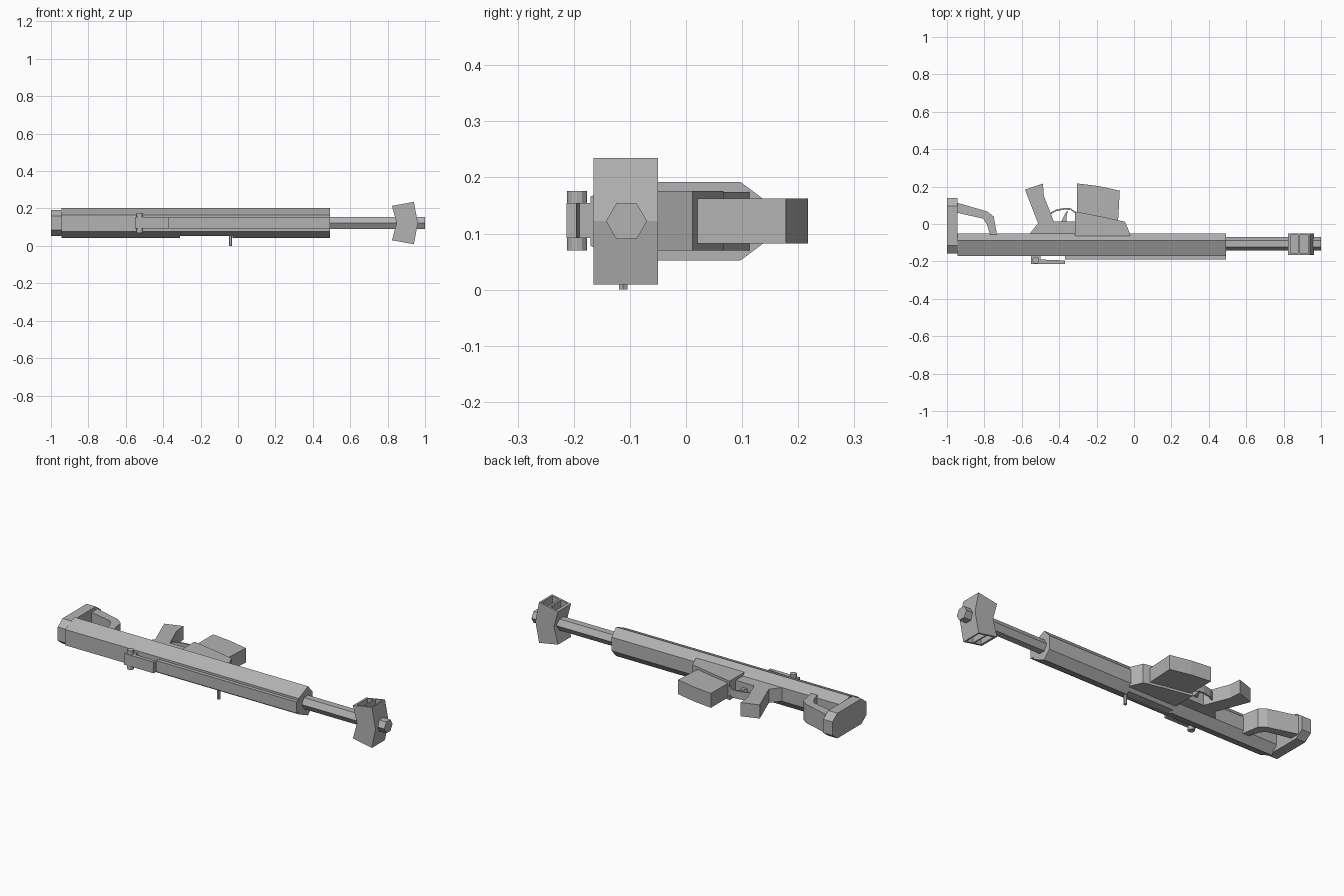
import bpy, bmesh, math
from mathutils import Vector

if "Cube" in bpy.data.objects:
    bpy.data.objects.remove(bpy.data.objects["Cube"], do_unlink=True)

# One plain grey for everything
grey = bpy.data.materials.new("plain grey")
grey.use_nodes = True
COL = (0.45, 0.45, 0.45, 1)
grey.diffuse_color = COL
grey.node_tree.nodes["Principled BSDF"].inputs["Base Color"].default_value = COL

CY, CZ = -0.106, 0.122      # barrel axis


def prism(name, pts, axis, lo, hi):
    """Extrude a 2D outline along an axis; pts use the other two axes in order."""
    place = {"x": lambda a, b, t: (t, a, b),
             "y": lambda a, b, t: (a, t, b),
             "z": lambda a, b, t: (a, b, t)}[axis]
    bm = bmesh.new()
    face = bm.faces.new([bm.verts.new(place(a, b, lo)) for a, b in pts])
    ext = bmesh.ops.extrude_face_region(bm, geom=[face])
    moved = [v for v in ext["geom"] if isinstance(v, bmesh.types.BMVert)]
    bmesh.ops.translate(bm, verts=moved, vec=Vector(place(0, 0, hi - lo)))
    bmesh.ops.recalc_face_normals(bm, faces=bm.faces)
    mesh = bpy.data.meshes.new(name)
    bm.to_mesh(mesh)
    bm.free()
    obj = bpy.data.objects.new(name, mesh)
    bpy.context.collection.objects.link(obj)
    mesh.materials.append(grey)
    return obj


def box(name, x, y, z):
    return prism(name, [(x[0], y[0]), (x[1], y[0]), (x[1], y[1]), (x[0], y[1])], "z", *z)


def ngon(n, r, a, b, start=0.0):
    return [(a + r * math.cos(start + math.tau * i / n),
             b + r * math.sin(start + math.tau * i / n)) for i in range(n)]


def mirrored(half):
    """Complete a (y, z) outline by reflecting its upper half about the axis height."""
    return half + [(y, 2 * CZ - z) for y, z in reversed(half)]


def cut(obj, cutter):
    cutter.hide_render = True
    cutter.hide_viewport = True
    mod = obj.modifiers.new("cut", "BOOLEAN")
    mod.operation = "DIFFERENCE"
    mod.solver = "EXACT"
    mod.object = cutter


# Main body with faceted section, and a shallow port on its lower side
body = prism("receiver", mirrored([(-0.17, 0.166), (-0.088, 0.203), (-0.05, 0.16)]),
             "x", -0.945, 0.493)
cut(body, box("port_cutter", (-0.31, -0.03), (-0.2, -0.0655), (0.0, 0.054)))
box("top_rail", (-0.37, 0.493), (-0.19, -0.16), (0.092, 0.154))
prism("charging_handle", ngon(6, 0.009, -0.04, -0.112), "z", 0.0, 0.07)

# Rear sight block with cross pin
prism("sight_block", [(-0.552, -0.16), (-0.552, -0.213), (-0.37, -0.213), (-0.37, -0.195),
                      (-0.5, -0.19), (-0.5, -0.16)], "z", 0.092, 0.154)
prism("sight_pin", ngon(12, 0.018, -0.525, -0.194), "z", 0.07, 0.176)

# Barrel
prism("barrel", ngon(6, 0.0365, CY, CZ), "x", 0.48, 1.0)

# Muzzle brake with two ports on each side
brake = prism("muzzle_brake", [(0.823, 0.214), (0.94, 0.235), (0.962, CZ), (0.94, 0.009),
                               (0.823, 0.03), (0.848, CZ)], "y", -0.165, -0.05)
for side, (z0, z1) in {"upper": (0.172, 0.3), "lower": (-0.06, 0.072)}.items():
    for i, xs in enumerate([(0.838, 0.878), (0.888, 0.931)]):
        cut(brake, box(f"{side}_port_cutter_{i}", xs, (-0.155, -0.06), (z0, z1)))

# Butt pad
prism("butt_pad", mirrored([(-0.157, 0.16), (-0.115, 0.192), (0.097, 0.192), (0.14, 0.16)]),
      "x", -1.0, -0.943)

# Open rear stock loop
prism("stock_loop", [(-0.95, 0.115), (-0.785, 0.067), (-0.75, 0.04), (-0.733, -0.055),
                     (-0.77, -0.055), (-0.786, -0.003), (-0.807, 0.029), (-0.95, 0.061)],
      "z", 0.07, 0.174)

# Lower housing and pistol grip in one outline
prism("lower_housing_and_grip",
      [(-0.56, -0.055), (-0.513, 0.004), (-0.583, 0.184), (-0.487, 0.216), (-0.482, 0.15),
       (-0.428, 0.013), (-0.3, 0.013), (-0.3, -0.055)], "z", 0.084, 0.16)

# Magazine well and magazine
prism("magazine_well", [(-0.315, -0.066), (-0.315, 0.067), (-0.16, 0.037), (-0.048, 0.012),
                        (-0.021, -0.052), (-0.021, -0.066)], "z", 0.07, 0.176)
prism("magazine", [(-0.305, 0.0), (-0.305, 0.217), (-0.19, 0.203), (-0.076, 0.178),
                   (-0.086, 0.0)], "z", 0.082, 0.162)

# Trigger guard strip and trigger
outer = [(-0.445, 0.062), (-0.415, 0.078), (-0.37, 0.086), (-0.338, 0.084), (-0.31, 0.062)]
prism("trigger_guard", outer + [(x, y - 0.009) for x, y in reversed(outer)], "z", 0.1, 0.144)
prism("trigger", [(-0.39, 0.01), (-0.375, 0.04), (-0.362, 0.068), (-0.354, 0.066),
                  (-0.362, 0.035), (-0.36, 0.01)], "z", 0.112, 0.132)
